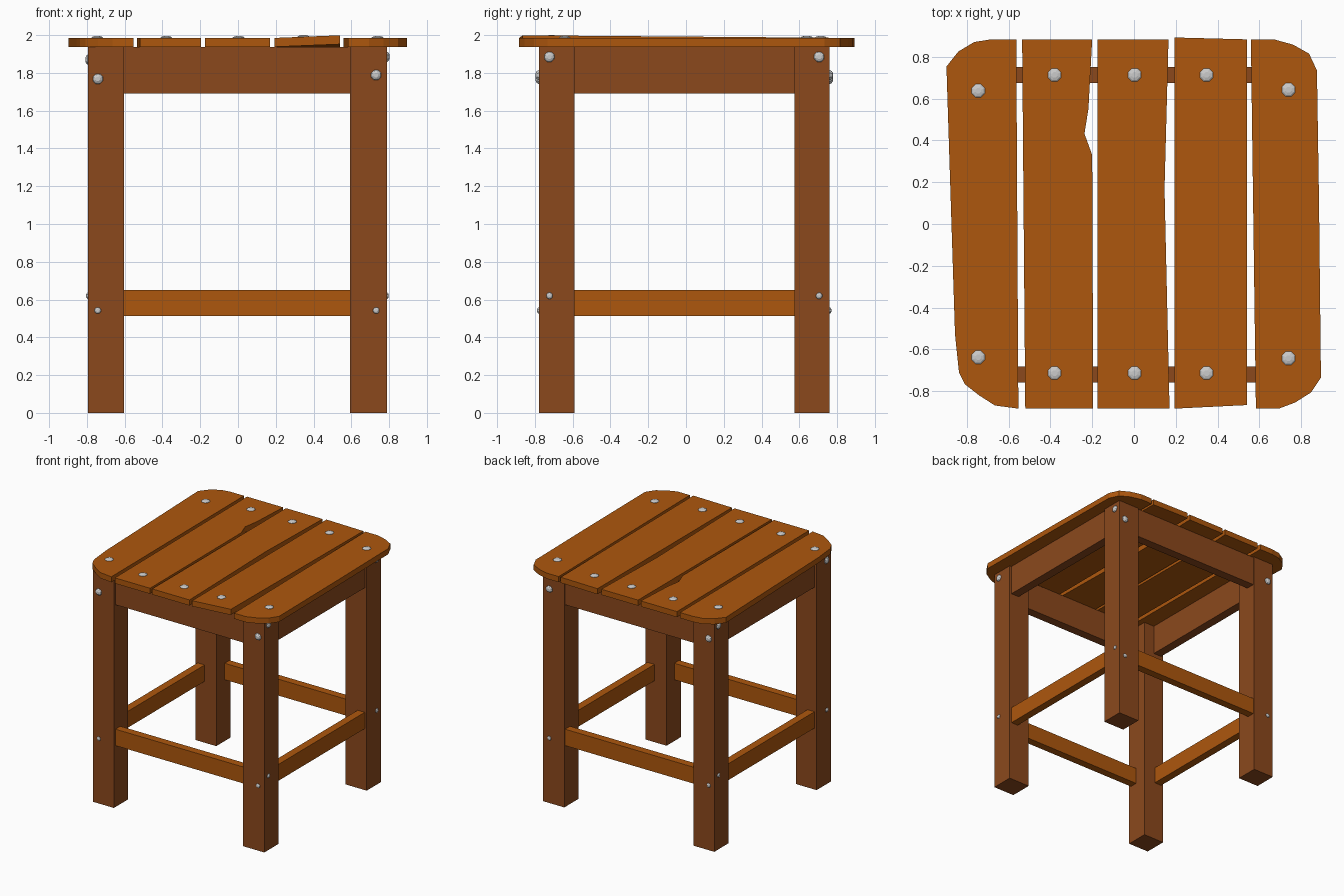
import bpy, bmesh, math
from mathutils import Matrix, Vector

if "Cube" in bpy.data.objects:
    bpy.data.objects.remove(bpy.data.objects["Cube"])


def material(name, color):
    m = bpy.data.materials.new(name)
    m.diffuse_color = (*color, 1)
    m.use_nodes = True
    m.node_tree.nodes["Principled BSDF"].inputs["Base Color"].default_value = m.diffuse_color
    return m


DARK = material("dark_wood", (0.26, 0.066, 0.012))
LIGHT = material("light_wood", (0.42, 0.095, 0.004))


def finish(name, bm, mat=None):
    bmesh.ops.recalc_face_normals(bm, faces=bm.faces)
    mesh = bpy.data.meshes.new(name)
    bm.to_mesh(mesh)
    bm.free()
    ob = bpy.data.objects.new(name, mesh)
    bpy.context.collection.objects.link(ob)
    if mat:
        mesh.materials.append(mat)
    return ob


def box(name, x, y, z, mat):
    bm = bmesh.new()
    bmesh.ops.create_cube(bm, size=1)
    for v in bm.verts:
        v.co = [(a + b) / 2 + c * (b - a) for c, (a, b) in zip(v.co, (x, y, z))]
    return finish(name, bm, mat)


def slat(name, outline, lift=None):
    """Extruded plank outline; lift maps a corner index to a raised height."""
    lift = lift or {}
    bm = bmesh.new()
    lo, hi = ([bm.verts.new((x, y, z + lift.get(i, 0)))
               for i, (x, y) in enumerate(outline)] for z in (1.938, 1.985))
    n = len(outline)
    bm.faces.new(lo[::-1])
    bm.faces.new(hi)
    for i in range(n):
        j = (i + 1) % n
        bm.faces.new((lo[i], lo[j], hi[j], hi[i]))
    return finish(name, bm, LIGHT)


def bolt(name, pos, axis, r, h):
    """Eight-sided domed bolt head pointing along axis."""
    bm = bmesh.new()
    rings = []
    for k, z in ((1, -0.3), (1, 0.15), (0.8, 0.65), (0.42, 1)):
        rings.append([bm.verts.new((r * k * math.cos(a), r * k * math.sin(a), h * z))
                      for a in (math.tau * (i + 0.5) / 8 for i in range(8))])
    for a, b in zip(rings, rings[1:]):
        for i in range(8):
            j = (i + 1) % 8
            bm.faces.new((a[i], a[j], b[j], b[i]))
    bm.faces.new(rings[0][::-1])
    bm.faces.new(rings[-1])
    rot = Vector((0, 0, 1)).rotation_difference(Vector(axis)).to_matrix().to_4x4()
    bm.transform(Matrix.Translation(pos) @ rot)
    return finish(name, bm)


# Legs
LX = {"left": (-0.794, -0.603), "right": (0.593, 0.788)}
LY = {"front": (-0.778, -0.59), "back": (0.574, 0.76)}
for sx, x in LX.items():
    for sy, y in LY.items():
        box(f"{sy}_{sx}_leg", x, y, (0, 1.938), DARK)

# Aprons under the seat and stretchers near the floor
for part, z, t, mat in (("apron", (1.69, 1.938), 0.075, DARK),
                        ("stretcher", (0.513, 0.65), 0.065, LIGHT)):
    box("front_" + part, (-0.603, 0.593), (-0.757, -0.757 + t), z, mat)
    box("back_" + part, (-0.603, 0.593), (0.75 - t, 0.75), z, mat)
    box("left_" + part, (-0.775, -0.775 + t), (-0.59, 0.574), z, mat)
    box("right_" + part, (0.77 - t, 0.77), (-0.59, 0.574), z, mat)

# Seat slats, slightly uneven, with rounded outer corners
slat("seat_slat_1", [(-0.553, -0.883), (-0.563, 0.883), (-0.685, 0.883), (-0.765, 0.87),
                     (-0.84, 0.825), (-0.897, 0.753), (-0.856, -0.528), (-0.837, -0.71),
                     (-0.808, -0.767), (-0.74, -0.82), (-0.665, -0.868)])
slat("seat_slat_2", [(-0.52, -0.883), (-0.195, -0.883), (-0.2, 0.33), (-0.237, 0.432),
                     (-0.218, 0.55), (-0.2, 0.883), (-0.535, 0.883)])
slat("seat_slat_3", [(-0.175, -0.883), (0.17, -0.883), (0.146, 0.168), (0.165, 0.883),
                     (-0.175, 0.883)])
slat("seat_slat_4", [(0.194, -0.883), (0.54, -0.866), (0.54, 0.883), (0.194, 0.892)],
     {1: 0.014})
slat("seat_slat_5", [(0.583, -0.883), (0.693, -0.883), (0.77, -0.854), (0.846, -0.806),
                     (0.894, -0.734), (0.885, 0.096), (0.875, 0.734), (0.837, 0.815),
                     (0.76, 0.858), (0.669, 0.883), (0.559, 0.883)])

# Bolts through the slats
for i, (x, y) in enumerate(((-0.745, 0.637), (-0.38, 0.713), (0.003, 0.713),
                            (0.347, 0.713), (0.739, 0.642)), 1):
    bolt(f"seat_bolt_{i}_back", (x, y, 1.985), (0, 0, 1), 0.034, 0.01)
    bolt(f"seat_bolt_{i}_front", (x, -y, 1.99 if i == 4 else 1.985), (0, 0, 1), 0.034, 0.01)

# Bolts on the leg faces: large ones at the aprons, small ones at the stretchers
for sx, x, z in (("left", -0.742, 1.768), ("right", 0.731, 1.788)):
    for sy, y, d in (("front", -0.778, -1), ("back", 0.76, 1)):
        bolt(f"{sy}_{sx}_apron_bolt", (x, y, z), (0, d, 0), 0.029, 0.018)
        bolt(f"{sy}_{sx}_stretcher_bolt", (x, y, 0.542), (0, d, 0), 0.018, 0.01)
for sx, x, d, z in (("left", -0.794, -1, 1.87), ("right", 0.788, 1, 1.885)):
    for sy, y in (("front", -0.723), ("back", 0.705)):
        bolt(f"{sx}_{sy}_apron_bolt", (x, y, z), (d, 0, 0), 0.029, 0.014)
        bolt(f"{sx}_{sy}_stretcher_bolt", (x, y, 0.62), (d, 0, 0), 0.018, 0.01)
